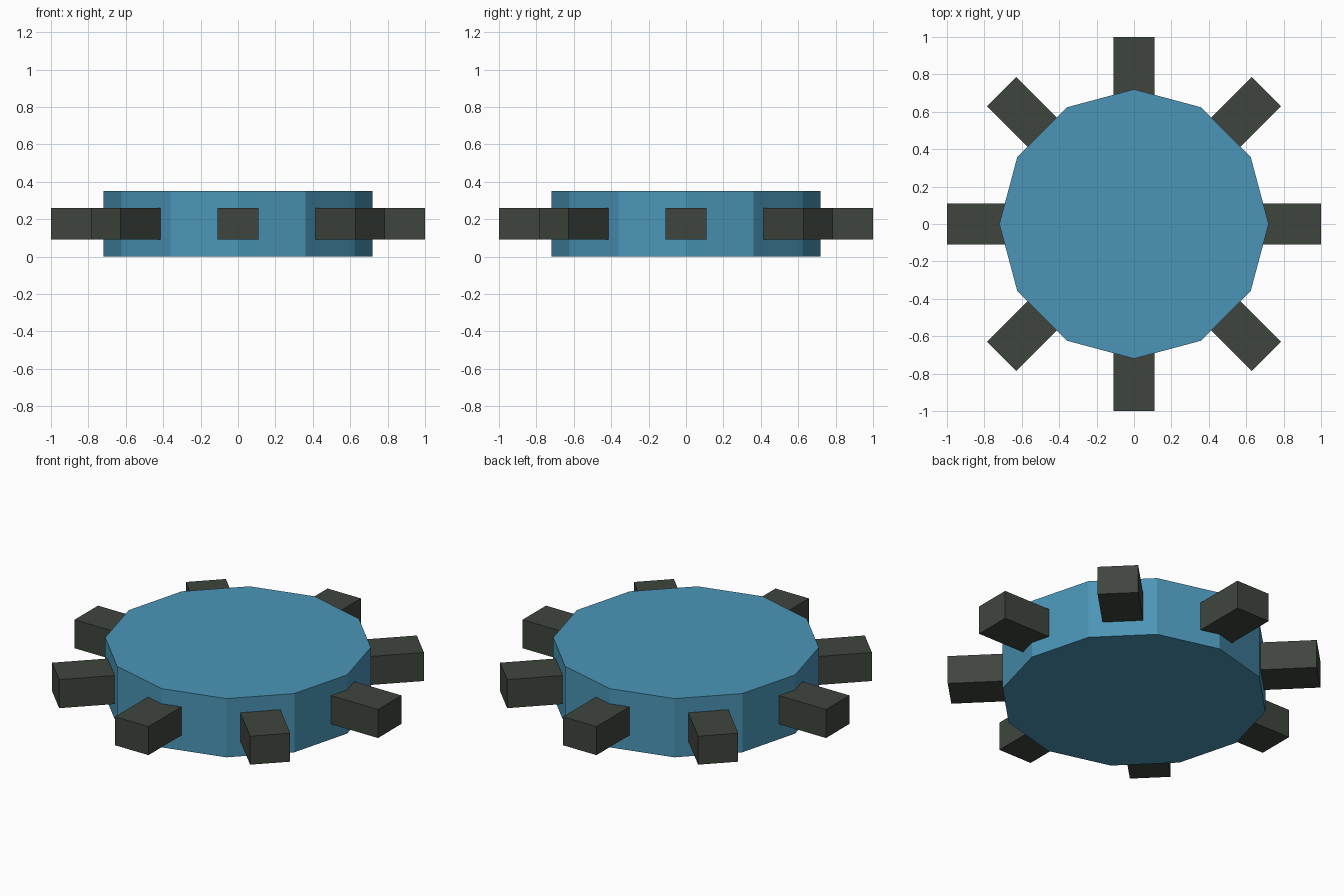
import bpy, math
from mathutils import Matrix

if "Cube" in bpy.data.objects:
    bpy.data.objects.remove(bpy.data.objects["Cube"])


def material(name, rgb):
    m = bpy.data.materials.new(name)
    m.diffuse_color = (*rgb, 1)
    m.use_nodes = True
    m.node_tree.nodes["Principled BSDF"].inputs["Base Color"].default_value = m.diffuse_color
    return m


blue = material("blue", (0.07, 0.30, 0.47))
dark = material("dark grey", (0.05, 0.06, 0.048))

# Twelve-sided flat hub with corners on the axes
bpy.ops.mesh.primitive_cylinder_add(vertices=12, radius=0.72, depth=0.35, location=(0, 0, 0.175))
hub = bpy.context.object
hub.name = "hub"
hub.data.materials.append(blue)

# Eight radial blocks, set slightly into the hub
INNER, OUTER, WIDTH, HEIGHT = 0.64, 1.0, 0.22, 0.17
for i in range(8):
    bpy.ops.mesh.primitive_cube_add(size=1)
    block = bpy.context.object
    block.name = f"radial_block_{i + 1}"
    block.data.transform(Matrix.Translation(((INNER + OUTER) / 2, 0, 0.175))
                         @ Matrix.Diagonal((OUTER - INNER, WIDTH, HEIGHT, 1)))
    block.rotation_euler.z = i * math.pi / 4
    block.data.materials.append(dark)
